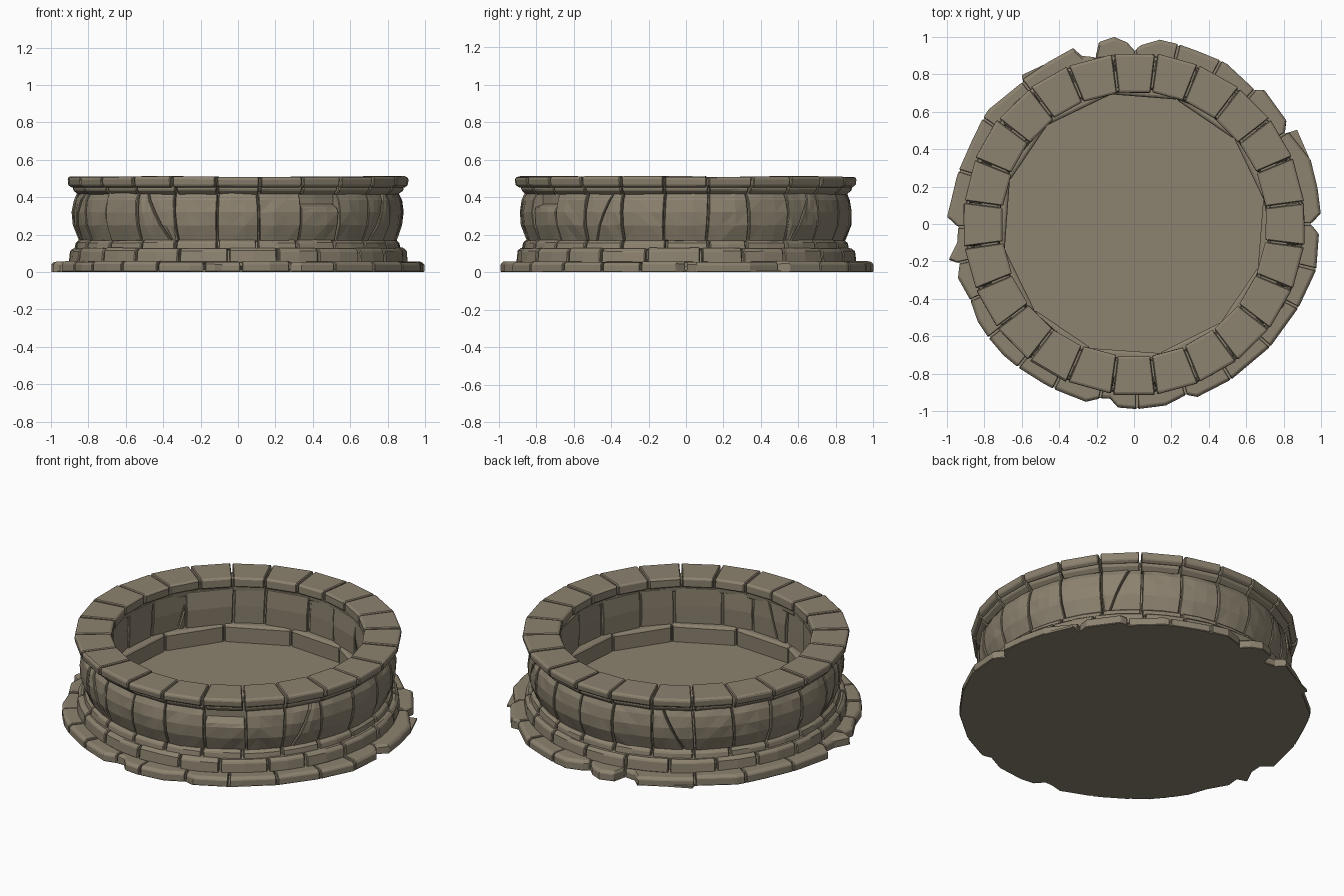
import bpy, bmesh, math, random
from math import radians, cos, sin

if "Cube" in bpy.data.objects:
    bpy.data.objects.remove(bpy.data.objects["Cube"])

random.seed(7)
stone = bpy.data.materials.new("weathered_stone")
stone.diffuse_color = (0.262, 0.223, 0.159, 1)
stone.use_nodes = True
stone.node_tree.nodes["Principled BSDF"].inputs["Base Color"].default_value = stone.diffuse_color

# Broken outer outline of the base: (angle in degrees, radius)
OUTLINE = [(0, .945), (3, 1.0), (11, 1.0), (20, 1.005), (30, 1.01), (31, .94), (34, .985),
           (46, 1.0), (48, .965), (60, .99), (70, .985), (82, .995), (88, .955), (90, .925),
           (92, .97), (96, 1.005), (101, .99), (103, .915), (107, .935), (109, .995), (118, .98),
           (127, 1.0), (128, .965), (142, .99), (152, .975), (165, .98), (178, 1.0),
           (181, .94), (186, .95), (191, 1.01), (193, .95), (197, .985), (205, .965), (212, .985),
           (225, .99), (240, .98), (255, .985), (259, .95), (262, .94), (265, .985), (270, .99),
           (280, .985), (287, .955), (290, .985), (303, .98), (318, .98), (332, .985),
           (345, 1.005), (357, .99)]


def outline(deg):
    deg %= 360
    pts = OUTLINE + [(360, OUTLINE[0][1])]
    for (a, r), (b, s) in zip(pts, pts[1:]):
        if a <= deg <= b:
            return r + (s - r) * (deg - a) / (b - a)


def finish(name, bm, bevel=0.0):
    bmesh.ops.recalc_face_normals(bm, faces=bm.faces)
    me = bpy.data.meshes.new(name)
    bm.to_mesh(me)
    bm.free()
    me.materials.append(stone)
    ob = bpy.data.objects.new(name, me)
    bpy.context.collection.objects.link(ob)
    if bevel:
        m = ob.modifiers.new("worn_edges", 'BEVEL')
        m.width, m.segments = bevel, 1
        m.limit_method, m.angle_limit = 'ANGLE', radians(42)
    return ob


def even(n, start, wobble=0, slope=0):
    """Seams of a ring: (angle, lean in degrees per unit of height)."""
    return [(start + 360 * i / n + random.uniform(-wobble, wobble),
             random.uniform(-slope, slope)) for i in range(n)]


def ring(name, seams, profile, segs=1, gap=.4, jit=0.0, shift=.004, lift=.0, bevel=.005,
         follow=False, tri=False, tweak=None):
    """Ring of separate stones, each a closed (r, z) profile swept between two seams."""
    bm = bmesh.new()
    seams = sorted(seams)
    zmid = sum(z for r, z in profile) / len(profile)
    for i, (a0, s0) in enumerate(seams):
        a1, s1 = seams[(i + 1) % len(seams)]
        if a1 <= a0:
            a1 += 360
        if follow:
            mids = [a + k for k in (0, 360) for a, r in OUTLINE if a0 + 1 < a + k < a1 - 1]
            ts = [0] + [(m - a0) / (a1 - a0) for m in mids] + [1]
        else:
            ts = [j / segs for j in range(segs + 1)]
        dr, dz = random.uniform(-shift, shift), random.uniform(-lift, 0)
        rows = []
        for t in ts:
            row = []
            for r, z in profile:
                lo = a0 + gap + s0 * (z - zmid)
                hi = a1 - gap + s1 * (z - zmid)
                ang = lo + (hi - lo) * t
                if follow and r > .95:
                    r += outline(ang) - 1
                if tweak:
                    r, z = tweak((a0 + a1) / 2 % 360, r, z)
                r += dr + random.uniform(-jit, jit)
                z += (dz if z > zmid else 0) + random.uniform(-jit, jit) * .5
                row.append(bm.verts.new((r * cos(radians(ang)), r * sin(radians(ang)), z)))
            rows.append(row)
        n = len(profile)
        for p, q in zip(rows, rows[1:]):
            for k in range(n):
                f = bm.faces.new((p[k], p[(k + 1) % n], q[(k + 1) % n], q[k]))
                if tri:
                    bmesh.ops.triangulate(bm, faces=[f])
        bm.faces.new(rows[0])
        bm.faces.new(rows[-1][::-1])
    return finish(name, bm, bevel)


def lathe(name, profile, n=48):
    """Closed (r, z) profile turned around z."""
    bm = bmesh.new()
    rows = [[bm.verts.new((r * cos(2 * math.pi * i / n), r * sin(2 * math.pi * i / n), z))
             for r, z in profile] for i in range(n)]
    m = len(profile)
    for i in range(n):
        p, q = rows[i], rows[(i + 1) % n]
        for k in range(m):
            bm.faces.new((p[k], p[(k + 1) % m], q[(k + 1) % m], q[k]))
    return finish(name, bm)


def plate(name, points, z0, z1):
    """Flat solid plate from an (x, y) outline."""
    bm = bmesh.new()
    lo = [bm.verts.new((x, y, z0)) for x, y in points]
    hi = [bm.verts.new((x, y, z1)) for x, y in points]
    n = len(points)
    bm.faces.new(lo[::-1])
    bm.faces.new(hi)
    for i in range(n):
        bm.faces.new((lo[i], lo[(i + 1) % n], hi[(i + 1) % n], hi[i]))
    return finish(name, bm)


# Underside plate and basin floor
plate("underside", [((r - .003) * cos(radians(a)), (r - .003) * sin(radians(a)))
                    for a, r in OUTLINE], 0, .012)
plate("basin_floor", [(.74 * cos(radians(a)), .74 * sin(radians(a)))
                      for a in range(0, 360, 10)], .05, .12)

# Mortar core behind all the stones
lathe("mortar_core", [(.735, .03), (.90, .03), (.90, .05), (.87, .055), (.87, .115),
                      (.825, .125), (.825, .485), (.735, .485)])

# Broken paving around the foot
base_seams = [(a, 0) for a in (0, 31, 48, 62, 76, 89.5, 103, 128, 145, 163, 181, 192.5, 205, 218,
                               231, 244, 259, 271, 287, 302, 318, 333, 346)]
ring("base_paving", base_seams,
     [(.80, .004), (.80, .06), (.985, .06), (1.0, .046), (1.0, 0)],
     gap=.3, shift=0, lift=.008, bevel=.004, follow=True)

# Step and trim courses under the wall
ring("lower_step", even(22, 4, 1.5), [(.80, .05), (.80, .13), (.885, .13), (.902, .115), (.908, .05)],
     segs=2, jit=.002, lift=.005)
ring("upper_trim", even(24, 7.5, 1), [(.78, .12), (.78, .172), (.848, .172), (.866, .158), (.872, .12)],
     segs=2, jit=.002, lift=.004)


# Bulging wall, with one stone broken off at the front right
def broken_top(ang, r, z):
    if 293 < ang < 307 and z > .35:
        return r - (.02 if z > .4 else 0), .362 if z > .4 else .345
    return r, z


wall_seams = even(24, 7.5, .5, 5) + [(a, s) for a, s in
                                     ((45, 30), (120, -32), (195, 28), (240, -35), (330, 30))]
ring("bulging_wall", wall_seams,
     [(.78, .165), (.78, .43), (.852, .43), (.874, .385), (.884, .32), (.878, .25), (.845, .165)],
     segs=3, gap=.25, jit=.004, shift=.005, tri=True, bevel=.004, tweak=broken_top)

# Inner wall stones and kerb around the floor
ring("inner_wall", even(20, 3, 2.5, 6) + [(58, 25), (150, -25), (262, 25)],
     [(.765, .20), (.765, .44), (.728, .44), (.722, .33), (.725, .20)],
     jit=.004, shift=.007)
ring("inner_kerb", even(12, 11, 1), [(.76, .10), (.76, .225), (.712, .225), (.702, .212), (.702, .10)],
     gap=.25, shift=.003, lift=.006)

# Rim: moulding below, flat coping stones on top
ring("rim_moulding", even(24, 7.5, .5),
     [(.73, .415), (.725, .465), (.888, .465), (.888, .437), (.862, .415)],
     gap=.3, jit=.002, shift=.004)
ring("coping_stones", even(24, 7.5, .5),
     [(.709, .452), (.709, .502), (.716, .512), (.908, .512), (.917, .502), (.913, .463), (.895, .452)],
     gap=.4, jit=.0015, shift=.004, lift=.006)
